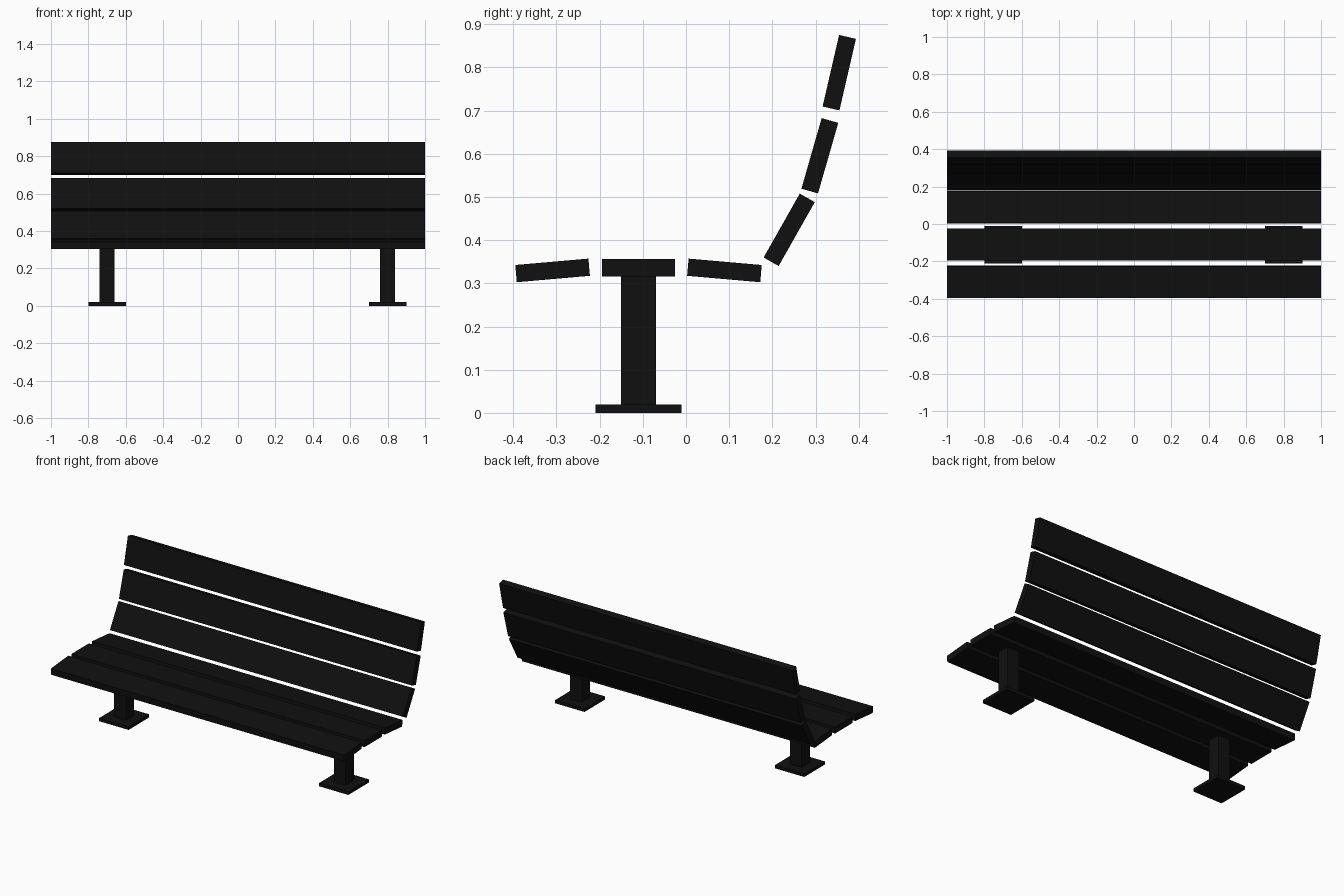
import bpy
from math import radians

if "Cube" in bpy.data.objects:
    bpy.data.objects.remove(bpy.data.objects["Cube"])

black = bpy.data.materials.new("black_paint")
black.diffuse_color = (0.005, 0.005, 0.005, 1)
black.use_nodes = True
black.node_tree.nodes["Principled BSDF"].inputs["Base Color"].default_value = black.diffuse_color


def box(name, centre, size, tilt=0):
    bpy.ops.mesh.primitive_cube_add(size=1, location=centre)
    ob = bpy.context.object
    ob.name = name
    ob.scale = size
    ob.rotation_euler.x = radians(tilt)
    ob.data.materials.append(black)
    return ob


# Slats: centre y, centre z, tilt about x
SLAT = (2.0, 0.17, 0.04)
seat = [(-0.309, 0.33, 5), (-0.11, 0.336, 0), (0.089, 0.33, -5)]
back = [(0.239, 0.424, 60.5), (0.31, 0.5955, 74), (0.355, 0.788, 77)]
for part, rows in (("seat_slat", seat), ("back_slat", back)):
    for i, (y, z, tilt) in enumerate(rows, 1):
        box(f"{part}_{i}", (0, y, z), SLAT, tilt)

# Legs: square post on a flat foot plate
for side, x in (("left", -0.7), ("right", 0.8)):
    box(f"{side}_foot_plate", (x, -0.11, 0.01), (0.2, 0.2, 0.02))
    box(f"{side}_post", (x, -0.11, 0.17), (0.08, 0.08, 0.3))
